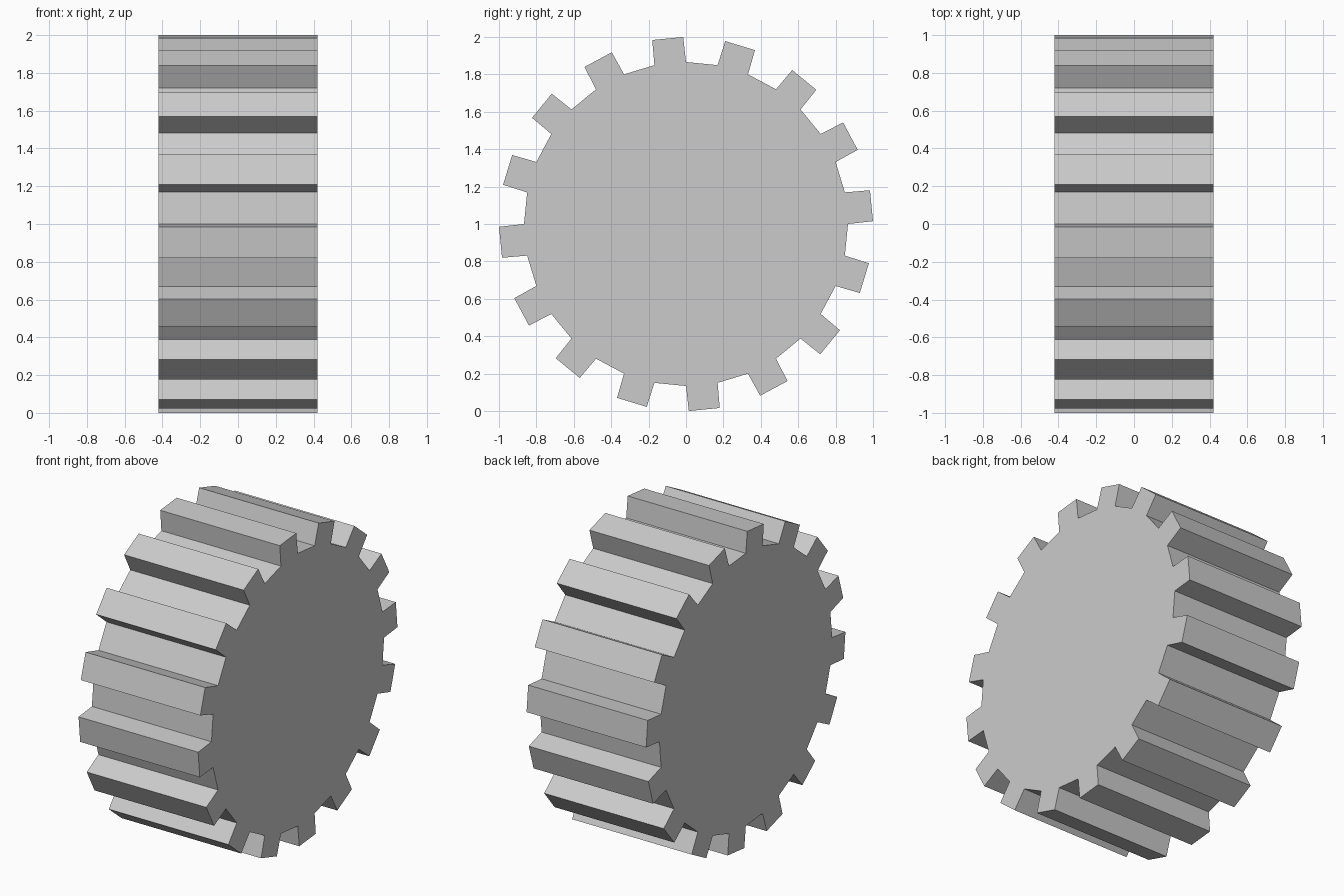
import bpy, bmesh
from math import sin, cos, radians

if "Cube" in bpy.data.objects:
    bpy.data.objects.remove(bpy.data.objects["Cube"])

TEETH = 16
ROOT_R, TIP_R = 0.866, 1.0
HALF_LENGTH = 0.42
ROOT_HALF, TIP_HALF = 5.625, 4.77   # half tooth angles in degrees
PHASE = 95.625                      # first tooth leans slightly left of the top

# Gear outline: each tooth is root, tip, tip, root; straight chords form the gaps
outline = []
for i in range(TEETH):
    mid = PHASE + i * 360 / TEETH
    for r, offset in ((ROOT_R, -ROOT_HALF), (TIP_R, -TIP_HALF),
                      (TIP_R, TIP_HALF), (ROOT_R, ROOT_HALF)):
        a = radians(mid + offset)
        outline.append((r * cos(a), 1 + r * sin(a)))

# Flat end cap, extruded along x into the full gear
bm = bmesh.new()
cap = bm.faces.new([bm.verts.new((-HALF_LENGTH, y, z)) for y, z in outline])
result = bmesh.ops.extrude_face_region(bm, geom=[cap], use_keep_orig=True)
verts = [g for g in result["geom"] if isinstance(g, bmesh.types.BMVert)]
bmesh.ops.translate(bm, verts=verts, vec=(2 * HALF_LENGTH, 0, 0))
bmesh.ops.recalc_face_normals(bm, faces=bm.faces)

mesh = bpy.data.meshes.new("gear_wheel")
bm.to_mesh(mesh)
bm.free()
gear = bpy.data.objects.new("gear_wheel", mesh)
bpy.context.collection.objects.link(gear)
